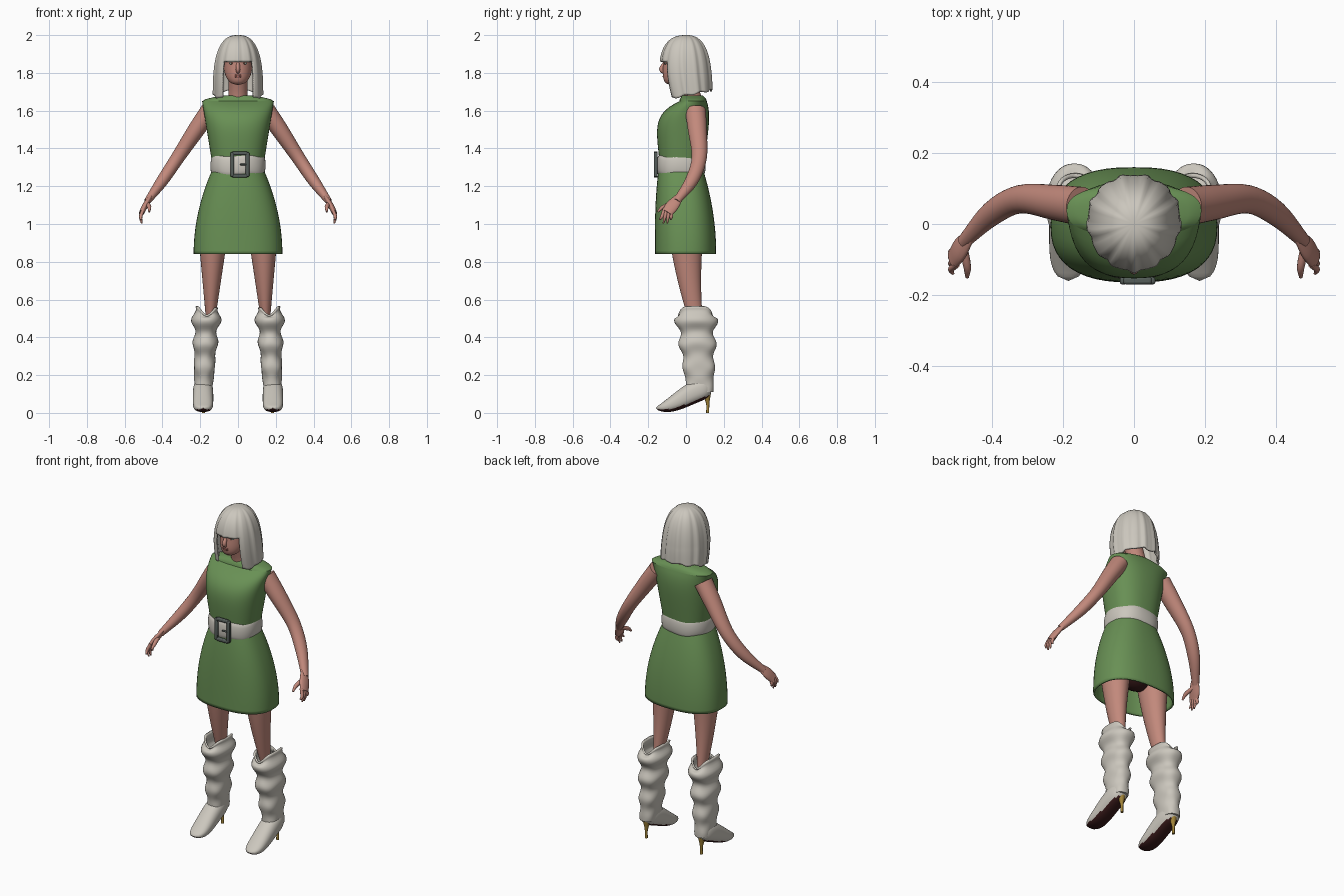
import bpy, bmesh
from math import sin, cos, pi, radians
from mathutils import Vector, Matrix

if "Cube" in bpy.data.objects:
    bpy.data.objects.remove(bpy.data.objects["Cube"])


def material(name, *rgb):
    mat = bpy.data.materials.new(name)
    mat.use_nodes = True
    mat.diffuse_color = (*rgb, 1)
    mat.node_tree.nodes["Principled BSDF"].inputs["Base Color"].default_value = (*rgb, 1)
    return mat


off_white = material("off_white", .6, .57, .51)
green = material("leaf_green", .14, .28, .09)
skin = material("skin", .54, .25, .2)
maroon = material("dark_maroon", .04, .01, .01)
gold = material("gold", .36, .23, .04)
slate = material("buckle_slate", .09, .11, .1)
lip = material("lip", .36, .12, .1)
eye = material("eye_grey_green", .3, .36, .3)
brown = material("brow_brown", .14, .07, .05)
made = []


def finish(name, bm, mat):
    bmesh.ops.recalc_face_normals(bm, faces=bm.faces)
    mesh = bpy.data.meshes.new(name)
    bm.to_mesh(mesh)
    bm.free()
    mesh.materials.append(mat)
    ob = bpy.data.objects.new(name, mesh)
    bpy.context.collection.objects.link(ob)
    made.append(ob)
    return ob


def level(width, front, back, z, x=0):
    """One horizontal cross-section: centre, two axes."""
    centre = Vector((x, (front + back) / 2, z))
    return centre, Vector((width, 0, 0)), Vector((0, (back - front) / 2, 0))


def sample(rule, steps=24):
    return [rule(i / steps) for i in range(steps + 1)]


def along(points, ref, flat=1, steps=5):
    """Cross-sections square to a smooth curve through (x, y, z, radius) points."""
    pts = [Vector(p) for p in points]
    pts = [2 * pts[0] - pts[1]] + pts + [2 * pts[-1] - pts[-2]]
    curve = []
    for a, b, c, d in zip(pts, pts[1:], pts[2:], pts[3:]):
        for i in range(steps):
            t = i / steps
            curve.append(b + t / 2 * (c - a + t * (2 * a - 5 * b + 4 * c - d + t * (3 * b - a - 3 * c + d))))
    curve.append(pts[-2])
    sections = []
    for i, p in enumerate(curve):
        tangent = (curve[min(i + 1, len(curve) - 1)] - curve[max(i - 1, 0)]).to_3d().normalized()
        across = (ref - tangent * tangent.dot(ref)).normalized()
        sections.append((p.to_3d(), across * p.w, tangent.cross(across) * p.w * flat))
    return sections


def loft(name, sections, mat, power=2, segs=32, caps=(True, True), side=1, warp=None, cut=None, thick=0):
    """Skin the cross-sections; power above two makes them boxier."""
    def curved(value):
        return abs(value) ** (2 / power) * (1 if value > 0 else -1)

    bm = bmesh.new()
    rings = []
    for centre, u, v in sections:
        ring = []
        for j in range(segs):
            angle = 2 * pi * j / segs
            co = centre + u * curved(sin(angle)) - v * curved(cos(angle))
            if warp:
                warp(co, angle)
            co.x *= side
            ring.append(bm.verts.new(co))
        rings.append(ring)
    for i, (low, high) in enumerate(zip(rings, rings[1:])):
        for j in range(segs):
            if cut and cut(sections[i + 1][0].z, cos(2 * pi * (j + .5) / segs)):
                continue
            k = (j + 1) % segs
            bm.faces.new((low[j], low[k], high[k], high[j]))
    for capped, ring in zip(caps, (rings[0], rings[-1])):
        if capped:
            bm.faces.new(ring)
    ob = finish(name, bm, mat)
    if thick:
        ob.modifiers.new("thickness", 'SOLIDIFY').thickness = thick
    return ob


def ball(name, loc, size, mat):
    bm = bmesh.new()
    bmesh.ops.create_uvsphere(bm, u_segments=20, v_segments=12, radius=1,
                              matrix=Matrix.LocRotScale(Vector(loc), None, Vector(size)))
    finish(name, bm, mat)


def bar(name, loc, size, mat):
    bm = bmesh.new()
    bmesh.ops.create_cube(bm, size=1, matrix=Matrix.LocRotScale(Vector(loc), None, Vector(size)))
    bevel = finish(name, bm, mat).modifiers.new("bevel", 'BEVEL')
    bevel.width, bevel.segments = .006, 2


# Dress
def bodice(t):
    return level(.13 + .06 * t, -.135 - .04 * t + .14 * t ** 6, .09 + .05 * t - .03 * t ** 6, 1.28 + .37 * t)


def yoke(t):
    return level(.19 - .11 * t, -.035 + .015 * t, .11 - .02 * t, 1.65 + .03 * t ** .6)


def skirt(t):
    return level(.235 - .1 * t ** 2, -.165 + .02 * t ** 3, .16 - .07 * t ** 2, .84 + .45 * t)


loft("dress_bodice", sample(bodice), green, power=2.4, segs=48, caps=(True, False))
loft("dress_shoulders", sample(yoke, 6), green, power=2.4, segs=48, caps=(False, True))
loft("dress_skirt", sample(skirt), green, power=2.5, segs=48, caps=(False, True), thick=.01)
ball("hips", (0, 0, 1.02), (.14, .09, .13), maroon)


# Belt and buckle
def belt(t):
    swell = .01 * sin(pi * t) ** .5
    return level(.136 + swell, -.146 - swell, .094 + swell, 1.26 + .1 * t)


def belt_wave(co, angle):
    co.z += .004 * sin(5 * angle)


loft("belt", sample(belt, 10), off_white, power=2.4, segs=48, warp=belt_wave)
for s, upright, flat in ((1, "left", "top"), (-1, "right", "bottom")):
    bar(f"buckle_{upright}_bar", (.01 + s * .04, -.16, 1.315), (.02, .02, .13), slate)
    bar(f"buckle_{flat}_bar", (.01, -.16, 1.315 + s * .06), (.08, .02, .02), slate)
bar("buckle_prong", (.03, -.165, 1.315), (.04, .01, .01), slate)

# Head, neck and face
ACROSS, DEPTH = Vector((1, 0, 0)), Vector((0, 1, 0))


def head(t):
    dome = (1 - abs(2 * t - 1) ** 3) ** .5
    chin = 1 - t
    return level(.085 * dome * (.8 + .2 * t), -.06 - .06 * dome - .02 * chin ** 4,
                 .08 * dome - .1 * chin ** 3, 1.735 + .22 * t)


loft("head", sample(head), skin)
loft("neck", along([(0, .04, 1.62, .06), (0, .02, 1.7, .05), (0, -.01, 1.8, .05)], ACROSS), skin)
loft("nose", along([(0, -.11, 1.86, .007), (0, -.13, 1.82, .012), (0, -.115, 1.8, .008)], ACROSS), skin)
ball("upper_lip", (0, -.117, 1.788), (.022, .006, .005), lip)
ball("lower_lip", (0, -.116, 1.78), (.019, .008, .006), lip)


# Bobbed hair with a straight fringe
def hair(t):
    t = sin(t * pi / 2)
    dome = (1 - min(t, 1) ** 3) ** .4 + .01
    return level(.13 * dome, -.155 * dome + .05 * (1 - t) ** 2, .138 * dome, 1.66 + .34 * t)


def strands(co, angle):
    wave = 1 + .022 * cos(13 * angle) + .012 * cos(22 * angle)
    co.x, co.y = co.x * wave, co.y * wave
    hem = min(1, max(0, (1.8 - co.z) / .14))
    co.z += hem * (.02 + .2 * co.y + .005 * cos(9 * angle))


def face_opening(z, frontness):
    return z < 1.87 and frontness > .75


loft("hair", sample(hair, 40), off_white, segs=80, caps=(False, True), warp=strands, cut=face_opening, thick=.01)


# Legs and slouched boots
def leg(t):
    radius = .085 - .06 * t
    y = .05 * t ** 2
    return level(radius, y - radius - .013, y + radius + .013, 1 - .5 * t, .13 + .015 * t)


def boot_shaft(t):
    radius = .047 + .025 * t + .012 * t * cos(2 * pi * 3.6 * t)
    y = .075 - .025 * t
    return level(radius, y - 1.5 * radius, y + 1.5 * radius, .11 + .45 * t, .183 - .018 * t)


def boot_rim(co, angle):
    top = max(0, co.z - .5)
    co.z += top * (co.x - .165 - .8 * abs(cos(angle)) ** 6)
    co.x += .003 * sin(3 * angle) * sin(60 * co.z)


def boot_foot(t):
    swell = (1 - abs(2 * t - 1) ** 4) ** .5 + .02
    return (.185, .14 - .3 * t, .08 + .055 * cos(pi * t), .053 * swell), 1.15 - .8 * t ** 2


def foot_sections():
    rows = sample(boot_foot)
    rings = along([point for point, height in rows], ACROSS, steps=1)
    return [(c, u, v * height) for (c, u, v), (point, height) in zip(rings, rows)]


for s, label in ((1, "left_"), (-1, "right_")):
    loft(label + "leg", sample(leg), skin, side=s)
    loft(label + "boot_shaft", sample(boot_shaft, 40), off_white, power=2.3, segs=40,
         caps=(True, False), side=s, warp=boot_rim, thick=.01)
    foot = loft(label + "boot_foot", foot_sections(), off_white, power=2.4, side=s)
    foot.data.materials.append(maroon)
    for face in foot.data.polygons:
        face.material_index = int(face.normal.z < -.6)
    loft(label + "boot_heel", along([(.183, .11, .1, .022), (.183, .115, .05, .009), (.183, .115, 0, .008)],
                                    ACROSS), gold, segs=16, side=s)

    # Arms and hands
    loft(label + "arm", along([(.15, .05, 1.6, .055), (.22, .06, 1.5, .05), (.32, .07, 1.35, .04),
                               (.4, .03, 1.23, .035), (.48, -.05, 1.12, .02)], DEPTH, flat=.9), skin, side=s)
    loft(label + "palm", along([(.46, -.03, 1.15, .02), (.49, -.07, 1.1, .034), (.51, -.1, 1.06, .03)],
                               DEPTH, flat=.45), skin, side=s)
    for i, finger in enumerate(("index", "middle", "ring", "little")):
        knuckle, tip = -.115 + .013 * i, -.14 + .02 * i
        end = 1 + .01 * (i - 1.5) ** 2
        loft(label + finger + "_finger", along([
            (.5, knuckle, 1.08, .009), (.515, (knuckle + tip) / 2, 1.04, .009), (.51, tip, end, .004)],
            DEPTH), skin, segs=12, side=s)
    loft(label + "thumb", along([(.48, -.07, 1.11, .012), (.47, -.12, 1.09, .011), (.47, -.15, 1.065, .005)],
                                DEPTH), skin, segs=12, side=s)

    # Eyes and brows
    ball(label + "eye", (s * .033, -.108, 1.85), (.015, .006, .006), eye)
    ball(label + "iris", (s * .033, -.113, 1.85), (.005, .003, .005), brown)
    ball(label + "brow", (s * .034, -.11, 1.866), (.018, .004, .003), brown)

# Smooth shading with sharp rims kept
bpy.ops.object.select_all(action='DESELECT')
for ob in made:
    ob.select_set(True)
bpy.context.view_layer.objects.active = made[0]
bpy.ops.object.shade_smooth_by_angle(angle=radians(50))
